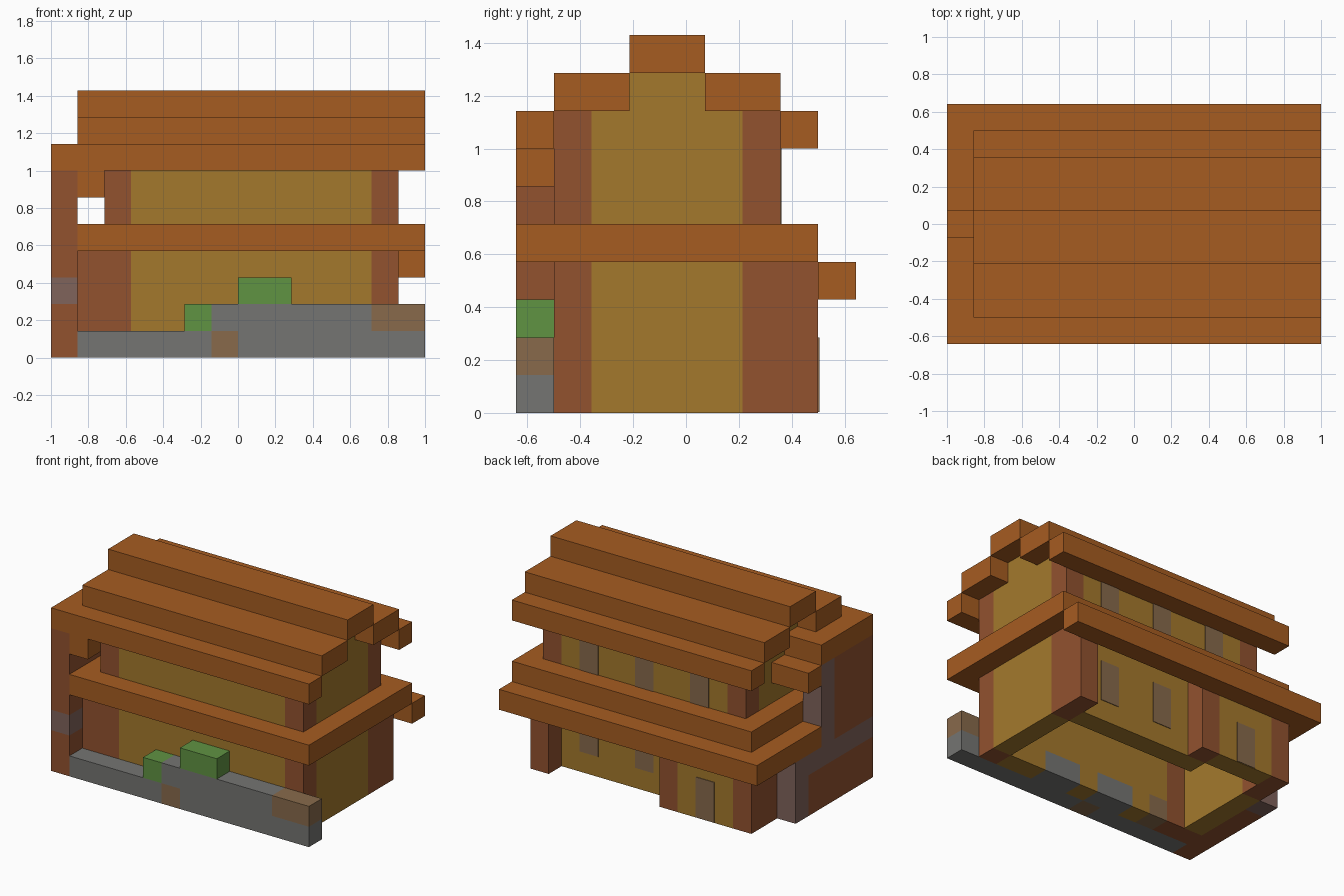
import bpy
import bmesh
from mathutils import Matrix, Vector

cube = bpy.data.objects.get("Cube")
if cube:
    bpy.data.objects.remove(cube, do_unlink=True)

U = 2 / 14                       # one building block
ORIGIN = Vector((-7, -4.5, 0))   # grid corner, in blocks


def material(name, *rgb):
    lin = [((c / 255 + 0.055) / 1.055) ** 2.4 for c in rgb] + [1]
    mat = bpy.data.materials.new(name)
    mat.use_nodes = True
    mat.diffuse_color = lin
    mat.node_tree.nodes["Principled BSDF"].inputs["Base Color"].default_value = lin
    return mat


ORANGE = material("orange_timber", 166, 92, 33)
YELLOW = material("ochre_plaster", 164, 121, 44)
BROWN = material("red_brown_post", 146, 82, 47)
GREY = material("stone_grey", 117, 117, 114)
TAUPE = material("taupe_panel", 136, 106, 75)
MAUVE = material("mauve_stone", 128, 99, 91)
GREEN = material("leaf_green", 96, 147, 66)


def part(name, mat, *boxes):
    """One object made of boxes, each given as x, y and z spans in blocks."""
    bm = bmesh.new()
    for spans in boxes:
        lo, hi = (Vector([s[i] for s in spans]) for i in (0, 1))
        place = Matrix.Translation((lo + hi) / 2 + ORIGIN)
        bmesh.ops.create_cube(bm, size=1, matrix=place @ Matrix.Diagonal((*(hi - lo), 1)))
    bmesh.ops.scale(bm, vec=(U, U, U), verts=bm.verts)
    mesh = bpy.data.meshes.new(name)
    bm.to_mesh(mesh)
    bm.free()
    mesh.materials.append(mat)
    bpy.context.collection.objects.link(bpy.data.objects.new(name, mesh))


def windows(name, starts, y, z):
    """Thin panes just proud of the rear wall face."""
    part(name, TAUPE, *[((x, x + 1), (y - 0.02, y + 0.03), z) for x in starts])


# Garden wall with bushes
front = (0, 1)
part("garden_wall", GREY,
     ((1, 6), front, (0, 1)), ((7, 14), front, (0, 1)), ((6, 12), front, (1, 2)))
part("garden_wall_patches", TAUPE, ((6, 7), front, (0, 1)), ((12, 14), front, (1, 2)))
part("bushes", GREEN, ((5, 6), front, (1, 2)), ((7, 9), front, (2, 3)))

# Lower storey
low = (0, 4)
part("lower_posts", BROWN,
     ((1, 3), (1, 2), low), ((12, 13), (1, 2), low), ((12, 13), (6, 8), low),
     ((5, 6), (7, 8), low), ((1, 2), (6, 8), low))
part("lower_walls", YELLOW,
     ((3, 12), (1, 2), (1, 4)), ((12, 13), (2, 6), low), ((1, 2), (2, 6), low),
     ((5, 12), (6, 7), low), ((2, 5), (7, 8), low))
part("lower_front_base", YELLOW, *[(s, (1, 2), (0, 1)) for s in ((4, 5), (7, 8), (10, 12))])
part("lower_front_stone", GREY, *[(s, (1, 2), (0, 1)) for s in ((5, 7), (8, 10))])
part("lower_front_panel", TAUPE, ((3, 4), (1, 2), (0, 1)))
windows("lower_back_windows", (7, 10), 7, (1, 3))
windows("annex_window", (3,), 8, (0.02, 2))

# Middle roof
part("middle_roof", ORANGE, ((1, 14), (0, 8), (4, 5)))
part("lower_eave", ORANGE, ((0, 14), (8, 9), (3, 4)), ((0, 1), (4, 8), (3, 4)))

# Upper storey
high = (5, 8)
part("upper_posts", BROWN,
     *[((x, x + 1), (y, y + 1), high) for x in (2, 12) for y in (1, 6)])
part("upper_long_walls", YELLOW, *[((3, 12), (y, y + 1), high) for y in (1, 6)])
part("upper_gable_walls", YELLOW, *[((x, x + 1), (2, 6), high) for x in (2, 12)])
part("gable_peak", YELLOW, ((2, 13), (3, 5), (8, 9)))
windows("upper_back_windows", (4, 7, 10), 7, (5, 7))

# Stepped main roof
part("front_eave", ORANGE, ((0, 14), front, (7, 8)))
part("back_eave", ORANGE, ((1, 14), (7, 8), (7, 8)))
part("roof_steps", ORANGE, *[((1, 14), (y, y + 2), (8, 9)) for y in (1, 5)])
part("roof_ridge", ORANGE, ((1, 14), (3, 5), (9, 10)))

# Side wall with its stone band and small cap
side = (0, 1)
part("side_wall", BROWN, (side, (0, 5), (0, 2)), (side, (0, 3), (3, 7)))
part("side_wall_band", MAUVE,
     (side, (5, 6), (0, 3)), (side, (0, 5), (2, 3)), (side, (3, 4), (3, 7)))
part("side_cap", ORANGE, ((0, 2), (1, 4), (7, 8)))
part("side_cap_edge", ORANGE, ((1, 2), (0, 4), (6, 7)), ((0, 2), (4, 5), (6, 7)))
